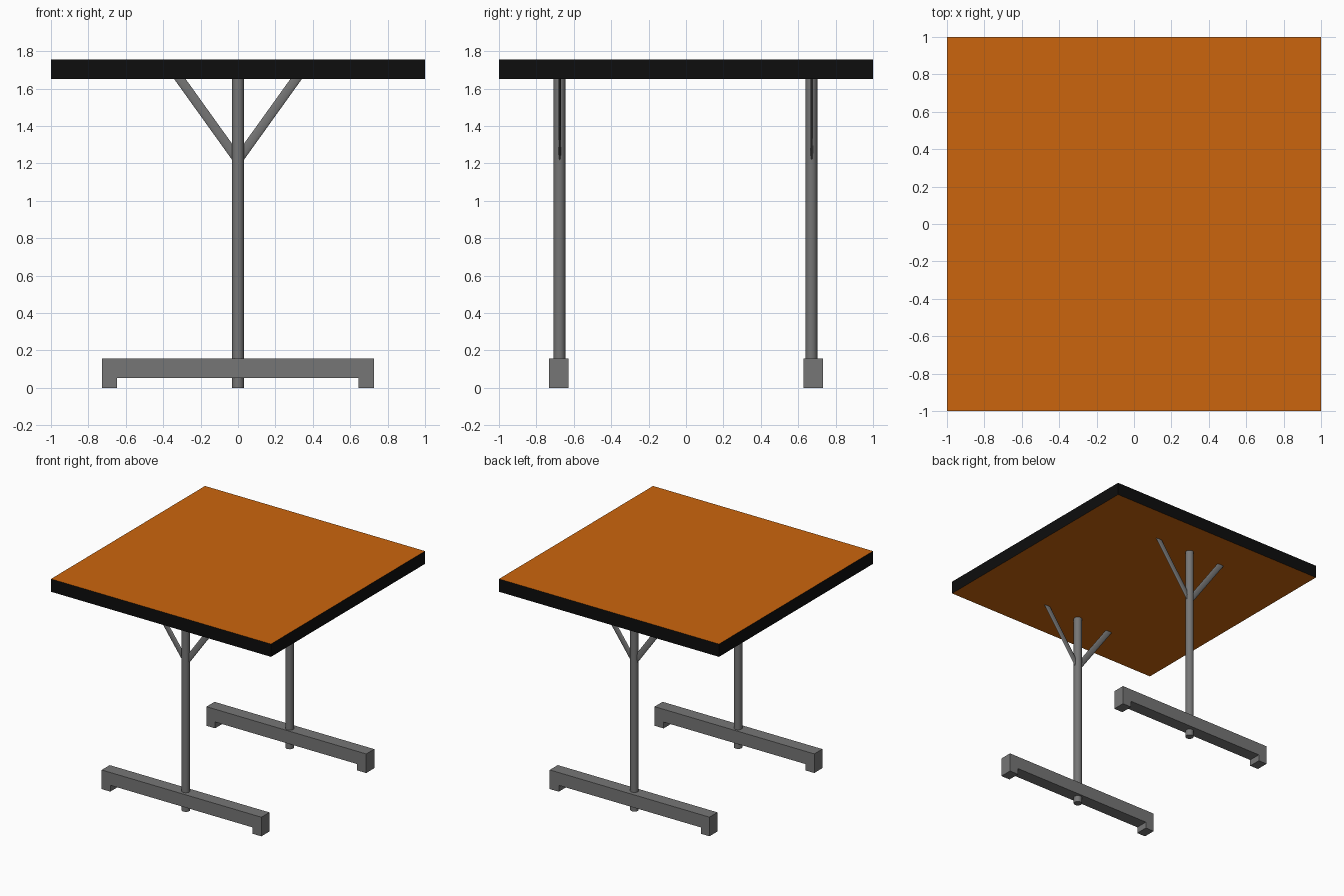
import bpy
import bmesh
import math
from mathutils import Matrix, Vector

cube = bpy.data.objects.get("Cube")
if cube:
    bpy.data.objects.remove(cube, do_unlink=True)


def material(name, rgb):
    mat = bpy.data.materials.new(name)
    mat.use_nodes = True
    color = (*rgb, 1)
    mat.diffuse_color = color
    mat.node_tree.nodes["Principled BSDF"].inputs["Base Color"].default_value = color
    return mat


orange = material("orange laminate", (0.6, 0.13, 0.004))
black = material("black edging", (0.004, 0.004, 0.004))
grey = material("grey metal", (0.18, 0.18, 0.18))


def finish(name, bm, mats):
    bmesh.ops.recalc_face_normals(bm, faces=bm.faces)
    mesh = bpy.data.meshes.new(name)
    bm.to_mesh(mesh)
    bm.free()
    for mat in mats:
        mesh.materials.append(mat)
    obj = bpy.data.objects.new(name, mesh)
    bpy.context.collection.objects.link(obj)
    return obj


def smooth(obj):
    bpy.ops.object.select_all(action="DESELECT")
    obj.select_set(True)
    bpy.context.view_layer.objects.active = obj
    bpy.ops.object.shade_smooth_by_angle(angle=math.radians(40))


def rod(name, start, end, width, depth, sides):
    """Round bar between two points, optionally flattened along y."""
    start, end = Vector(start), Vector(end)
    axis = end - start
    tilt = math.atan2(axis.x, axis.z)
    bm = bmesh.new()
    bmesh.ops.create_cone(bm, cap_ends=True, segments=sides, radius1=0.5,
                          radius2=0.5, depth=axis.length)
    bmesh.ops.transform(bm, verts=bm.verts,
                        matrix=Matrix.Translation((start + end) / 2)
                        @ Matrix.Rotation(tilt, 4, "Y")
                        @ Matrix.Diagonal((width, depth, 1, 1)))
    smooth(finish(name, bm, [grey]))


# Tabletop: coloured faces with a dark rim
UNDERSIDE, TOP = 1.65, 1.755
bm = bmesh.new()
bmesh.ops.create_cube(bm, size=1)
bmesh.ops.transform(bm, verts=bm.verts,
                    matrix=Matrix.Translation((0, 0, (UNDERSIDE + TOP) / 2))
                    @ Matrix.Diagonal((2, 2, TOP - UNDERSIDE, 1)))
bm.normal_update()
for face in bm.faces:
    face.material_index = 0 if abs(face.normal.z) > 0.5 else 1
finish("tabletop", bm, [orange, black])

# Foot side profile: a beam with a pad under each end
FOOT_PROFILE = [(-0.726, 0), (-0.648, 0), (-0.648, 0.052), (0.644, 0.052),
                (0.644, 0), (0.726, 0), (0.726, 0.157), (-0.726, 0.157)]


def foot(name, y, depth=0.104):
    bm = bmesh.new()
    verts = [bm.verts.new((x, y - depth / 2, z)) for x, z in FOOT_PROFILE]
    face = bm.faces.new(verts)
    result = bmesh.ops.extrude_face_region(bm, geom=[face])
    moved = [v for v in result["geom"] if isinstance(v, bmesh.types.BMVert)]
    bmesh.ops.translate(bm, verts=moved, vec=(0, depth, 0))
    finish(name, bm, [grey])


# Two trestles: foot, post and a pair of thin braces
for label, foot_y, post_y in (("front", -0.681, -0.677), ("back", 0.68, 0.67)):
    foot(label + "_foot", foot_y)
    rod(label + "_post", (0, post_y, 0), (0, post_y, UNDERSIDE + 0.01),
        0.064, 0.064, 16)
    for side, sign in (("left", 1), ("right", -1)):
        rod(f"{label}_{side}_brace", (0, post_y + 0.002, 1.218),
            (sign * 0.335, post_y + 0.002, 1.685), 0.05, 0.012, 12)
